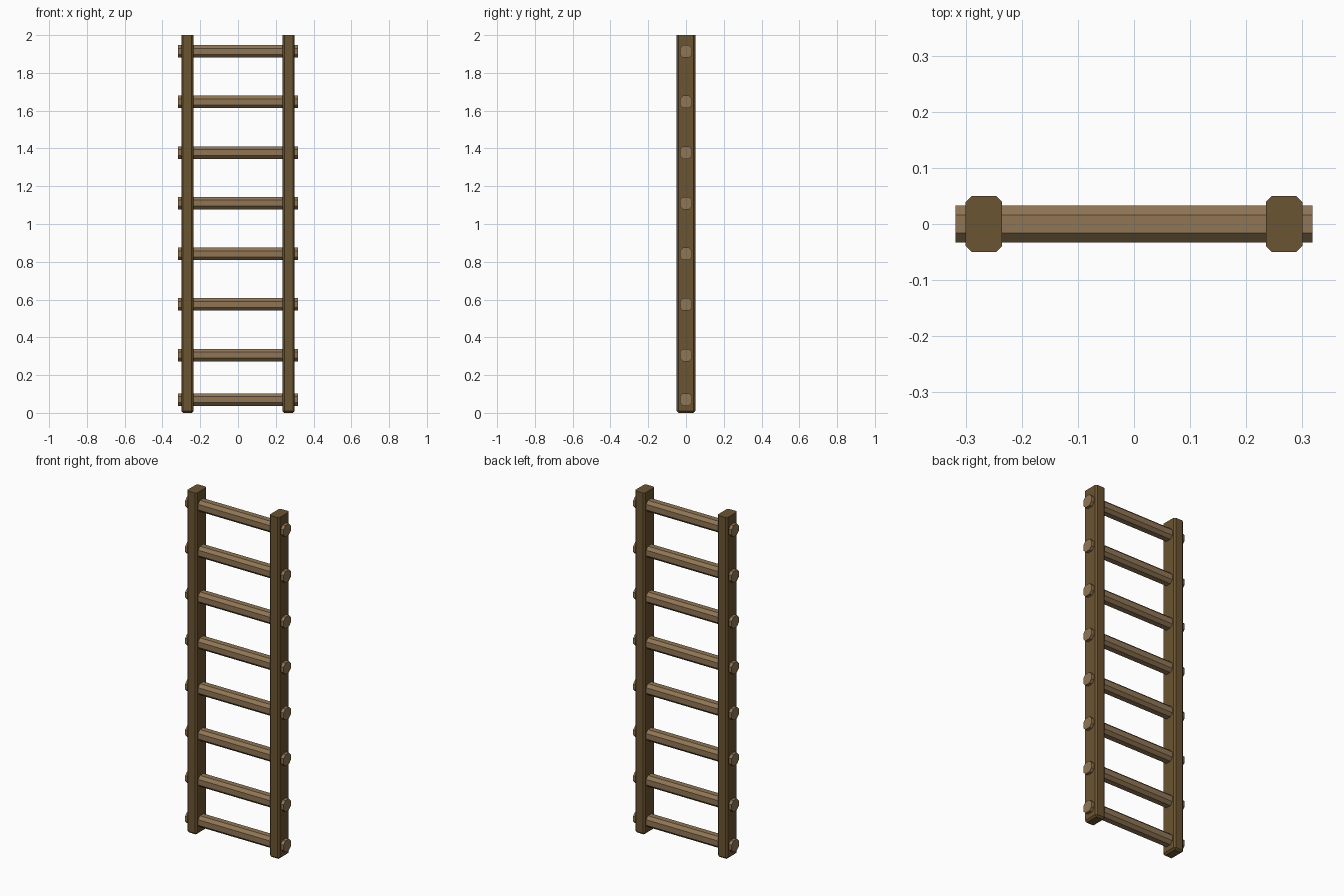
import bpy, bmesh
from mathutils import Vector

if "Cube" in bpy.data.objects:
    bpy.data.objects.remove(bpy.data.objects["Cube"])


def material(name, color):
    mat = bpy.data.materials.new(name)
    mat.diffuse_color = (*color, 1)
    mat.use_nodes = True
    mat.node_tree.nodes["Principled BSDF"].inputs["Base Color"].default_value = mat.diffuse_color
    return mat


def beveled_box(name, center, size, bevel, keep_edge, mat):
    """Box whose edges are chamfered wherever keep_edge(a, b) is True."""
    bm = bmesh.new()
    bmesh.ops.create_cube(bm, size=1)
    edges = [e for e in bm.edges if keep_edge(e.verts[0].co, e.verts[1].co)]
    for v in bm.verts:
        v.co = Vector(a * b for a, b in zip(v.co, size))
    bmesh.ops.bevel(bm, geom=edges, offset=bevel, offset_type='OFFSET',
                    segments=1, profile=0.5, affect='EDGES')
    mesh = bpy.data.meshes.new(name)
    bm.to_mesh(mesh)
    bm.free()
    mesh.materials.append(mat)
    obj = bpy.data.objects.new(name, mesh)
    obj.location = center
    bpy.context.collection.objects.link(obj)
    return obj


dark_wood = material("dark_wood", (0.147, 0.089, 0.032))
light_wood = material("light_wood", (0.28, 0.18, 0.09))

# Side rails: chamfered along the length and at the foot, cut flat on top
for side, x in (("left", -0.2675), ("right", 0.2675)):
    beveled_box(side + "_rail", (x, 0, 1), (0.065, 0.099, 2), 0.01,
                lambda a, b: min(a.z, b.z) < 0, dark_wood)

# Eight-sided rungs running through both rails, the lowest set near the ground
heights = [0.07] + [0.306 + 0.268 * i for i in range(7)]
for i, z in enumerate(heights):
    beveled_box(f"rung_{i + 1}", (0, 0, z), (0.637, 0.066, 0.066), 0.017,
                lambda a, b: a.x * b.x < 0, light_wood)
